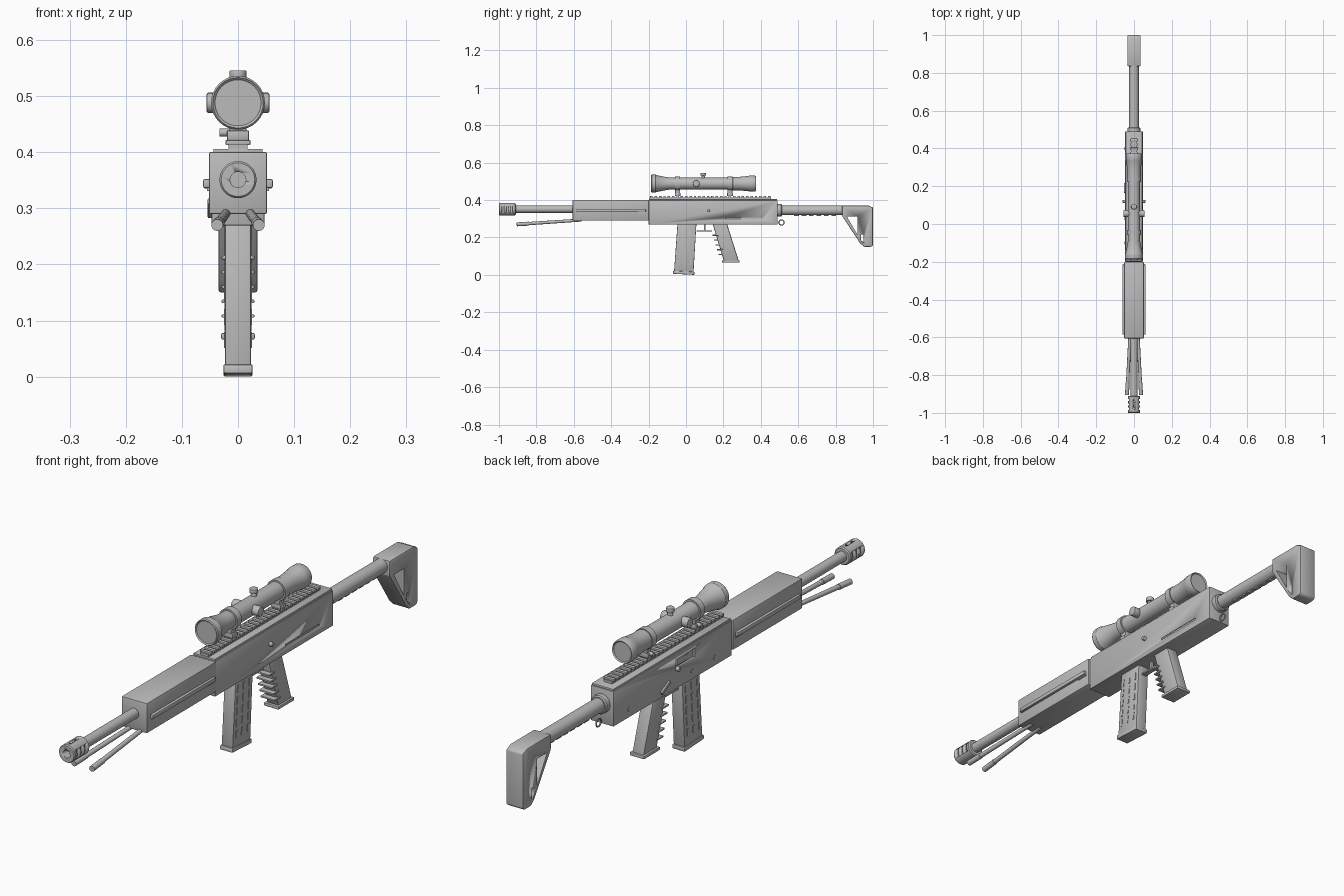
import bpy, bmesh, math
from mathutils import Vector, Matrix

if "Cube" in bpy.data.objects:
    bpy.data.objects.remove(bpy.data.objects["Cube"])

GREY = bpy.data.materials.new("plain_grey")
GREY.use_nodes = True
GREY.diffuse_color = (0.5, 0.5, 0.5, 1)
GREY.node_tree.nodes["Principled BSDF"].inputs["Base Color"].default_value = (0.5, 0.5, 0.5, 1)


def finish(name, bm, bevel=0, smooth=True):
    bmesh.ops.recalc_face_normals(bm, faces=bm.faces)
    me = bpy.data.meshes.new(name)
    bm.to_mesh(me)
    bm.free()
    me.materials.append(GREY)
    ob = bpy.data.objects.new(name, me)
    bpy.context.collection.objects.link(ob)
    bpy.ops.object.select_all(action='DESELECT')
    ob.select_set(True)
    bpy.context.view_layer.objects.active = ob
    if bevel:
        mod = ob.modifiers.new("soft_edges", 'BEVEL')
        mod.width, mod.segments, mod.limit_method = bevel, 2, 'ANGLE'
        bpy.ops.object.modifier_apply(modifier=mod.name)
    if smooth:
        bpy.ops.object.shade_smooth_by_angle(angle=math.radians(35))
    return ob


def boxes(name, items, bevel=0, tilt=0):
    """Each item is (centre, full size); tilt turns every box about x."""
    bm = bmesh.new()
    for centre, size in items:
        mat = Matrix.Translation(centre) @ Matrix.Rotation(tilt, 4, 'X') @ Matrix.Diagonal((*size, 1))
        bmesh.ops.create_cube(bm, size=1, matrix=mat)
    return finish(name, bm, bevel)


def rods(name, items, segments=20, bevel=0):
    """Each item is (start, end, start radius, end radius)."""
    bm = bmesh.new()
    for a, b, r1, r2 in items:
        a, b = Vector(a), Vector(b)
        rot = (b - a).to_track_quat('Z', 'Y').to_matrix().to_4x4()
        bmesh.ops.create_cone(bm, cap_ends=True, segments=segments, radius1=r1, radius2=r2,
                              depth=(b - a).length, matrix=Matrix.Translation((a + b) / 2) @ rot)
    return finish(name, bm, bevel)


def lathe(name, profile, z, segments=32):
    """Turn (y, radius) points about a line along y at height z."""
    bm = bmesh.new()
    rings = []
    for y, r in profile:
        angles = [math.tau * i / segments for i in range(segments)]
        rings.append([bm.verts.new((r * math.cos(t), y, z + r * math.sin(t))) for t in angles])
    for a, b in zip(rings, rings[1:]):
        for i in range(segments):
            j = (i + 1) % segments
            bm.faces.new((a[i], a[j], b[j], b[i]))
    bm.faces.new(rings[0])
    bm.faces.new(rings[-1])
    return finish(name, bm)


def slab(name, outline, half, bevel=0):
    """Side outline of (y, z) points, extruded across x."""
    bm = bmesh.new()
    face = bm.faces.new([bm.verts.new((-half, y, z)) for y, z in outline])
    ext = bmesh.ops.extrude_face_region(bm, geom=[face])
    verts = [v for v in ext["geom"] if isinstance(v, bmesh.types.BMVert)]
    bmesh.ops.translate(bm, verts=verts, vec=(2 * half, 0, 0))
    return finish(name, bm, bevel)


def cut(target, cutter):
    mod = target.modifiers.new("cut", 'BOOLEAN')
    mod.operation, mod.solver, mod.object = 'DIFFERENCE', 'EXACT', cutter
    bpy.ops.object.select_all(action='DESELECT')
    target.select_set(True)
    bpy.context.view_layer.objects.active = target
    bpy.ops.object.modifier_apply(modifier=mod.name)
    bpy.data.objects.remove(cutter)


# Barrel and slotted muzzle
BORE = 0.351
lathe("barrel", [(-0.93, 0.019), (-0.59, 0.019)], BORE)
muzzle = lathe("muzzle_brake", [(-1, 0.03), (-0.996, 0.033), (-0.914, 0.033), (-0.91, 0.029)], BORE)
cut(muzzle, rods("bore_cutter", [((0, -1.05, BORE), (0, -0.93, BORE), 0.014, 0.014)]))
cut(muzzle, boxes("slot_cutter", [((s * 0.035, y, BORE), (0.024, 0.011, 0.036))
                                  for s in (-1, 1) for y in (-0.978, -0.955, -0.932)]))
cut(muzzle, rods("hole_cutter", [((0, y, BORE + 0.024), (0, y, BORE + 0.05), 0.006, 0.006)
                                 for y in (-0.975, -0.94)], 12))

# Handguard with side rails
boxes("handguard", [((0, -0.403, 0.345), (0.104, 0.405, 0.111))], 0.004)
boxes("handguard_side_rails", [((s * 0.055, -0.4, 0.344), (0.014, 0.37, 0.016)) for s in (-1, 1)], 0.003)
boxes("handguard_lower_strips", [((s * 0.052, -0.235, 0.334), (0.006, 0.045, 0.006)) for s in (-1, 1)])

# Folded bipod
rods("bipod_legs", [((s * 0.037, -0.905, 0.27), (s * 0.02, -0.56, 0.293), 0.009, 0.008)
                    for s in (-1, 1)], 16)
rods("bipod_feet", [((s * 0.037, -0.905, 0.27), (s * 0.034, -0.84, 0.274), 0.0105, 0.0105)
                    for s in (-1, 1)], 16)

# Receiver
receiver = boxes("receiver", [((0, 0.145, 0.334), (0.094, 0.69, 0.13))], 0.003)
boxes("receiver_top_plate", [((0, 0.145, 0.402), (0.088, 0.685, 0.008))], 0.002)
cut(receiver, boxes("port_cutter", [((-0.047, 0.07, 0.362), (0.014, 0.11, 0.032))]))
cut(receiver, boxes("groove_cutter", [((0.047, 0.31, 0.302), (0.008, 0.2, 0.009))]))
boxes("ejection_port_bolt", [((-0.042, 0.085, 0.362), (0.006, 0.06, 0.022))], 0.002)
rods("receiver_pins", [((-0.049, y, 0.3), (-0.04, y, 0.3), 0.008, 0.008)
                       for y in (-0.1, 0.03, 0.4)], 16)
boxes("selector_lever", [((-0.05, 0.19, 0.3), (0.008, 0.055, 0.012))], 0.002, -0.5)
rods("cross_pin", [((-0.06, 0.12, 0.343), (0.06, 0.12, 0.343), 0.008, 0.008)], 16, 0.002)

# Top rail
boxes("rail_base", [((0, 0.13, 0.409), (0.034, 0.65, 0.012))])
boxes("rail_teeth", [((0, -0.185 + i * 0.0233, 0.417), (0.044, 0.013, 0.009)) for i in range(28)], 0.0015)

# Scope tube, mounts and turrets
EYE = 0.488
lathe("scope_tube", [(-0.183, 0.041), (-0.187, 0.045), (-0.183, 0.048), (-0.162, 0.048),
                     (-0.158, 0.045), (-0.09, 0.032), (0.245, 0.032), (0.25, 0.036),
                     (0.285, 0.036), (0.335, 0.041), (0.34, 0.043), (0.368, 0.043),
                     (0.374, 0.04), (0.37, 0.036)], EYE)
for label, y in (("front", -0.045), ("rear", 0.235)):
    lathe(label + "_scope_ring", [(y - 0.013, 0.032), (y - 0.013, 0.038),
                                  (y + 0.013, 0.038), (y + 0.013, 0.032)], EYE)
    boxes(label + "_scope_mount", [((0, y, 0.447), (0.03, 0.026, 0.03)),
                                   ((0, y, 0.43), (0.04, 0.03, 0.018))], 0.003)
    rods(label + "_mount_screw", [((-0.033, y, 0.435), (0, y, 0.435), 0.007, 0.007)], 12, 0.001)
rods("side_turrets", [((s * 0.025, 0.055, EYE), (s * 0.056, 0.055, EYE), 0.018, 0.018)
                      for s in (-1, 1)], 24, 0.003)
rods("top_turret", [((0, 0.092, EYE), (0, 0.092, 0.53), 0.01, 0.01),
                    ((0, 0.092, 0.53), (0, 0.092, 0.546), 0.015, 0.015)], 24, 0.002)

# Slanted magazine with raised dashes and a foot
slab("magazine", [(-0.045, 0.28), (0.056, 0.28), (0.04, 0.01), (-0.064, 0.016)], 0.023, 0.003)
slab("magazine_foot", [(-0.068, 0.022), (0.045, 0.016), (0.044, 0), (-0.07, 0.006)], 0.026, 0.003)
dashes = []
for s in (-1, 1):
    for col in (-0.034, 0, 0.034):
        for row in range(5):
            z = 0.065 + row * 0.041
            dashes.append(((s * 0.023, -0.013 + 0.065 * (z - 0.015) + col, z), (0.004, 0.008, 0.028)))
boxes("magazine_dashes", dashes, 0, -0.065)

# Trigger and its guard
boxes("trigger", [((0, 0.1, 0.252), (0.012, 0.01, 0.04))], 0.002)
boxes("trigger_guard", [((0, 0.097, 0.235), (0.02, 0.082, 0.006))], 0.001)

# Pistol grip with finger ribs and a foot
slab("grip", [(0.14, 0.28), (0.217, 0.28), (0.282, 0.075), (0.202, 0.075)], 0.024, 0.006)
boxes("grip_foot", [((0, 0.24, 0.072), (0.06, 0.094, 0.012))], 0.003)
boxes("grip_ribs", [((0, 0.138 + 0.31 * (0.275 - z), z), (0.058, 0.034, 0.006))
                    for z in (0.108, 0.134, 0.16, 0.186, 0.212)], 0.001)

# Sling ring
bm = bmesh.new()
N, M = 20, 6
ring = [[bm.verts.new((0.003 * math.sin(v), 0.51 + (0.014 + 0.003 * math.cos(v)) * math.cos(u),
                       0.28 + (0.014 + 0.003 * math.cos(v)) * math.sin(u)))
         for v in (math.tau * k / M for k in range(M))] for u in (math.tau * k / N for k in range(N))]
for i in range(N):
    for j in range(M):
        a, b, k = ring[i], ring[(i + 1) % N], (j + 1) % M
        bm.faces.new((a[j], b[j], b[k], a[k]))
finish("sling_ring", bm)

# Buffer tube with adjustment notches
TUBE = 0.345
lathe("tube_collar", [(0.485, 0.034), (0.508, 0.034), (0.512, 0.03)], TUBE)
lathe("buffer_tube", [(0.485, 0.026), (0.86, 0.026)], TUBE)
boxes("tube_notches", [((0, 0.59 + i * 0.04, 0.319), (0.014, 0.026, 0.008)) for i in range(6)])

# Shoulder stock with a triangular opening and a sling slot
stock = slab("stock", [(0.835, 0.371), (0.975, 0.371), (1, 0.36), (1, 0.158), (0.99, 0.15),
                       (0.952, 0.15), (0.93, 0.17), (0.835, 0.315)], 0.035, 0.005)
cut(stock, slab("opening_cutter", [(0.86, 0.312), (0.918, 0.312), (0.918, 0.213)], 0.1))
cut(stock, slab("slot_cutter", [(0.936, 0.215), (0.95, 0.215), (0.95, 0.175), (0.936, 0.185)], 0.1))
